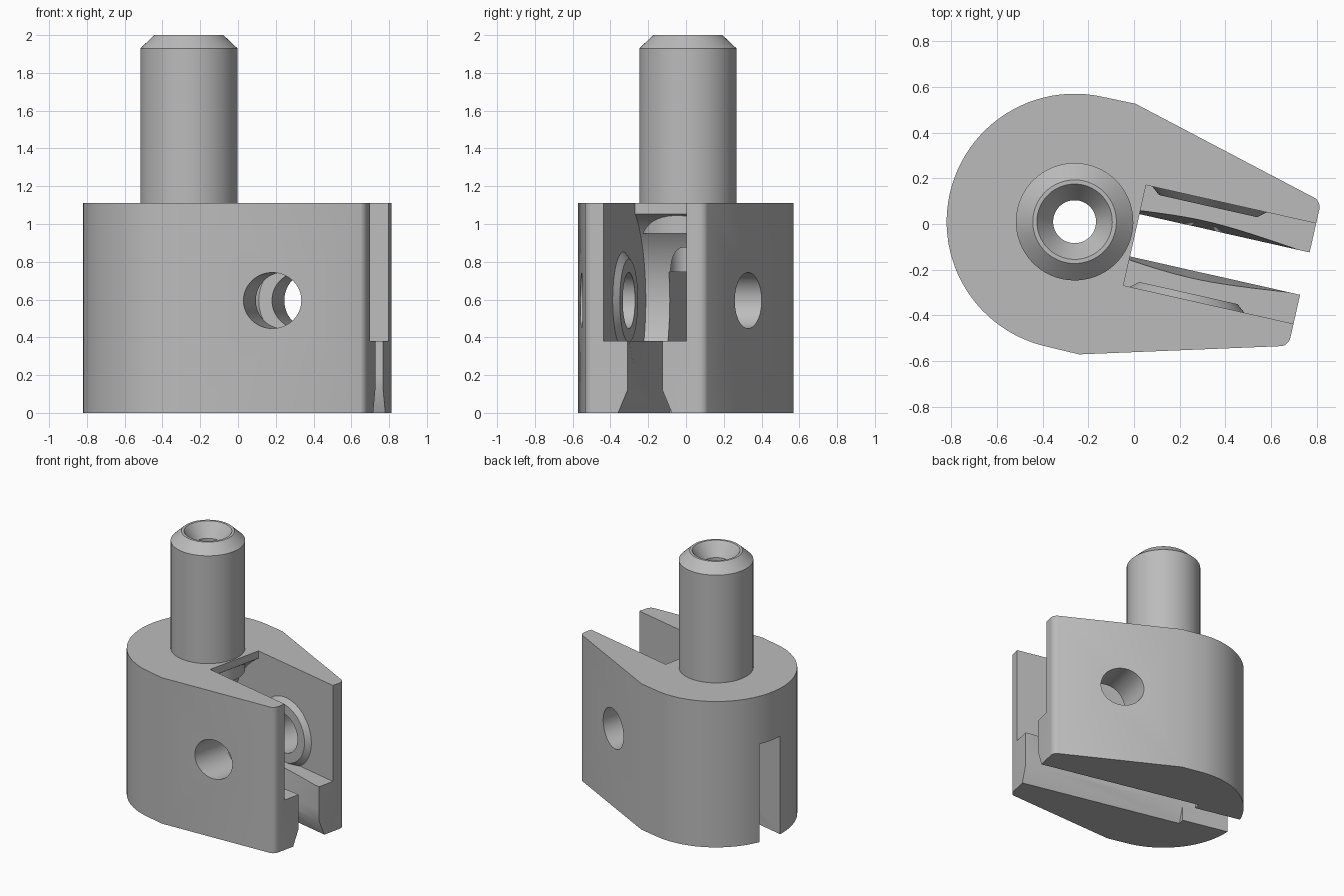
import bpy, bmesh
from math import sin, cos, pi, radians, sqrt
from mathutils import Matrix, Vector

cube = bpy.data.objects.get("Cube")
if cube:
    bpy.data.objects.remove(cube, do_unlink=True)

metal = bpy.data.materials.new("plain_grey")
metal.use_nodes = True
grey = (0.5, 0.5, 0.5, 1)
metal.diffuse_color = grey
metal.node_tree.nodes["Principled BSDF"].inputs["Base Color"].default_value = grey

# Shared dimensions, measured from the post axis along the slot
TURN = radians(-12.7)
POST = Vector((-0.26, 0.01, 0))
PIN_U, PIN_Z = 0.555, 0.595
TOP, TIP, BODY_R = 1.11, 1.033, 0.56
SLOT, GAP, LIP_Z = 0.225, 0.095, 0.38


def finish(name, bm):
    bmesh.ops.recalc_face_normals(bm, faces=bm.faces)
    mesh = bpy.data.meshes.new(name)
    bm.to_mesh(mesh)
    bm.free()
    obj = bpy.data.objects.new(name, mesh)
    bpy.context.collection.objects.link(obj)
    mesh.materials.append(metal)
    return obj


def prism(name, pts, place, lo, hi):
    """Extrude a 2D outline; place(a, b, h) gives the 3D point."""
    bm = bmesh.new()
    rings = [[bm.verts.new(place(a, b, h)) for a, b in pts] for h in (lo, hi)]
    bm.faces.new(rings[0])
    bm.faces.new(rings[1][::-1])
    n = len(pts)
    for i in range(n):
        j = (i + 1) % n
        bm.faces.new((rings[0][i], rings[0][j], rings[1][j], rings[1][i]))
    return finish(name, bm)


def lathe(name, profile, matrix, steps=64):
    """Closed solid turned from (radius, height) pairs, capped at both ends."""
    bm = bmesh.new()
    rings = [[bm.verts.new(matrix @ Vector((r * cos(2 * pi * k / steps),
                                            r * sin(2 * pi * k / steps), h)))
              for k in range(steps)] for r, h in profile]
    for a, b in zip(rings, rings[1:]):
        for k in range(steps):
            m = (k + 1) % steps
            bm.faces.new((a[k], a[m], b[m], b[k]))
    bm.faces.new(rings[0])
    bm.faces.new(rings[-1][::-1])
    return finish(name, bm)


def upright(a, b, h):
    return (a, b, h)


def sideways(a, b, h):
    return (a, h, b)


def crosswise(a, b, h):
    return (h, a, b)


def combine(target, tool, operation):
    mod = target.modifiers.new(operation, 'BOOLEAN')
    mod.operation, mod.solver, mod.object = operation, 'EXACT', tool
    graph = bpy.context.evaluated_depsgraph_get()
    mesh = bpy.data.meshes.new_from_object(target.evaluated_get(graph))
    target.modifiers.clear()
    target.data = mesh
    bpy.data.objects.remove(tool, do_unlink=True)


PIN_AXIS = Matrix.Translation((PIN_U, 0, PIN_Z)) @ Matrix.Rotation(-pi / 2, 4, 'X')
IDENTITY = Matrix.Identity(4)

# Fork body outline: round heel, tapering sides, rounded tips
side = [(0.147, 0.562)]
for k in range(7):
    a = radians(62 - k * 62 / 6)
    side.append((TIP - 0.05 + 0.05 * cos(a), 0.287 + 0.05 * sin(a)))
heel = [(BODY_R * cos(pi / 2 + pi * k / 48), BODY_R * sin(pi / 2 + pi * k / 48))
        for k in range(49)]
outline = heel + [(u, -v) for u, v in side] + side[::-1]
body = prism("fork_body", outline, upright, 0, TOP)

# Wide wheel pocket with a curved back wall
r = 0.54
pocket = [(1.3, LIP_Z), (1.3, 1.3), (0.27, 1.3)]
z_hi = PIN_Z + sqrt(r * r - (PIN_U - 0.27) ** 2)
for k in range(33):
    z = z_hi + (LIP_Z - z_hi) * k / 32
    pocket.append((PIN_U - sqrt(r * r - (z - PIN_Z) ** 2), z))
combine(body, prism("pocket_cutter", pocket, sideways, -SLOT, SLOT), 'DIFFERENCE')

# Raised bosses around the pin
for s in (-1, 1):
    boss = lathe("boss", [(0.257, s * 0.27), (0.257, s * SLOT), (0.22, s * 0.195)], PIN_AXIS)
    combine(body, boss, 'UNION')

# Narrow slot through the heel and between the lips, flared underneath
flare = [(-GAP - 0.055, -0.01), (GAP + 0.055, -0.01), (GAP, 0.12), (GAP, 0.2),
         (-GAP, 0.2), (-GAP, 0.12)]
slot = [(-GAP, -0.1), (GAP, -0.1), (GAP, 0.745), (-GAP, 0.745)]
combine(body, prism("slot_cutter", slot, crosswise, -1, 1.3), 'DIFFERENCE')
combine(body, prism("flare_cutter", flare, crosswise, -0.2, 1.3), 'DIFFERENCE')

# Wheel clearance hollowed into the lips, then the pin hole
wheel = [(0.2, -0.13), (0.52, -0.09), (0.52, 0.09), (0.2, 0.13)]
combine(body, lathe("wheel_cutter", wheel, PIN_AXIS), 'DIFFERENCE')
combine(body, lathe("pin_cutter", [(0.148, -1), (0.148, 1)], PIN_AXIS), 'DIFFERENCE')

# Chamfered post with a countersunk bore
post = [(0.257, 0.95), (0.257, 1.93), (0.183, 2.0)]
combine(body, lathe("post", post, IDENTITY), 'UNION')
bore = [(0.094, -0.2), (0.094, 1.9), (0.165, 2.0), (0.165, 2.1)]
combine(body, lathe("bore_cutter", bore, IDENTITY), 'DIFFERENCE')

# Turn the finished part into place
body.data.transform(Matrix.Translation(POST) @ Matrix.Rotation(TURN, 4, 'Z'))
body.name = "fork_with_post"
bpy.ops.object.select_all(action='DESELECT')
body.select_set(True)
bpy.context.view_layer.objects.active = body
bpy.ops.object.shade_smooth_by_angle(angle=radians(25))
